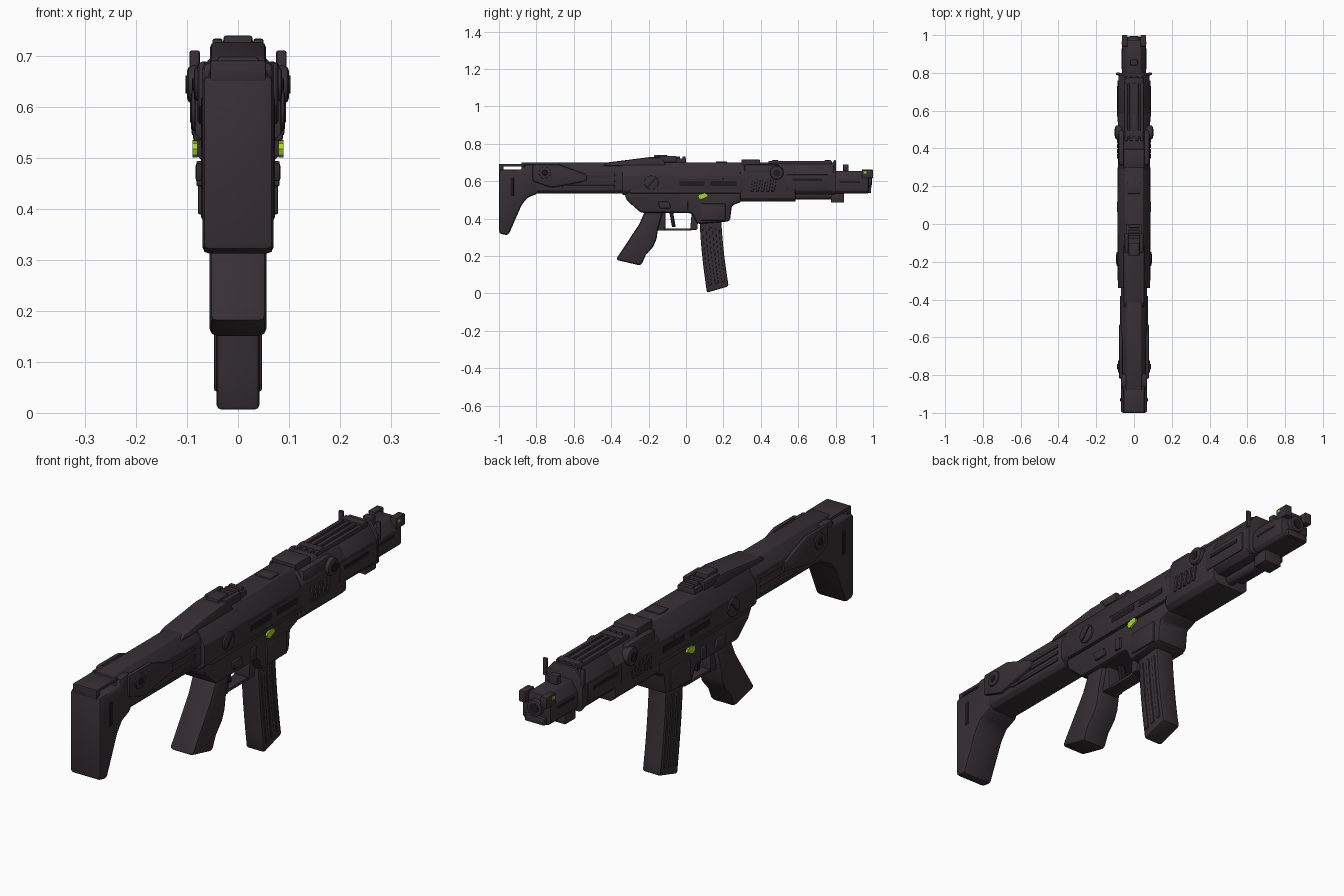
import bpy
import bmesh
import math

default_cube = bpy.data.objects.get("Cube")
if default_cube:
    bpy.data.objects.remove(default_cube, do_unlink=True)


def make_material(name, red, green, blue):
    material = bpy.data.materials.new(name)
    material.use_nodes = True
    material.diffuse_color = (red, green, blue, 1)
    shader = next(n for n in material.node_tree.nodes if n.type == "BSDF_PRINCIPLED")
    shader.inputs["Base Color"].default_value = material.diffuse_color
    shader.inputs["Roughness"].default_value = 0.7
    return material


plum = make_material("dark plum", .038, .029, .035)
black = make_material("near black", .014, .01, .013)
lime = make_material("lime", .4, .66, .03)

# Shared levels: top line, belly line, half width of the body
top = .7
belly = .535
flank = .085
soft = .015
crisp = .004


def build(name, rings, bevel, material):
    """Join two matching end outlines into a closed solid with rounded edges."""
    bm = bmesh.new()
    first, last = [[bm.verts.new(point) for point in ring] for ring in rings]
    bm.faces.new(first)
    bm.faces.new(last)
    for i in range(len(first)):
        bm.faces.new((first[i - 1], first[i], last[i], last[i - 1]))
    bmesh.ops.recalc_face_normals(bm, faces=bm.faces)
    if bevel:
        sharp = [edge for edge in bm.edges if edge.calc_face_angle(0) > .4]
        bmesh.ops.bevel(bm, geom=sharp, offset=bevel, segments=2, profile=.5,
                        affect="EDGES", clamp_overlap=True)
    mesh = bpy.data.meshes.new(name)
    bm.to_mesh(mesh)
    bm.free()
    mesh.materials.append(material)
    part = bpy.data.objects.new(name, mesh)
    bpy.context.collection.objects.link(part)
    bpy.ops.object.select_all(action="DESELECT")
    part.select_set(True)
    bpy.context.view_layer.objects.active = part
    bpy.ops.object.shade_smooth_by_angle(angle=math.radians(35))


def plate(name, profile, half, bevel=crisp, material=plum):
    """Side profile in (y, z), given thickness about the centre plane."""
    rings = [[(x, y, z) for y, z in profile] for x in (-half, half)]
    build(name, rings, bevel, material)


def pair(name, profile, reach, bevel=crisp, material=plum, depth=.02):
    """The same side profile standing on both flanks, out to the given reach."""
    for side, sign in (("left", 1), ("right", -1)):
        rings = [[(sign * x, y, z) for y, z in profile] for x in (reach - depth, reach)]
        build(f"{side}_{name}", rings, bevel, material)


def bar(name, section, back, front, bevel=crisp, material=plum):
    """Cross-section in (x, z), run along the length."""
    rings = [[(x, y, z) for x, z in section] for y in (back, front)]
    build(name, rings, bevel, material)


def rect(back, front, low, high):
    return [(back, low), (front, low), (front, high), (back, high)]


def slanted(back, front, low, high, lean):
    """Rectangle whose upper edge is shifted along the length."""
    return [(back, low), (front, low), (front + lean, high), (back + lean, high)]


def circle(across, height, radius, count=20):
    turns = [math.tau * i / count for i in range(count)]
    return [(across + radius * math.cos(t), height + radius * math.sin(t)) for t in turns]


def shell(half, low, high, slope):
    """Body section: small lower chamfers, long sloping upper shoulders."""
    right = [(half - slope / 3, low), (half, low + slope / 3),
             (half, high - slope), (half * .55, high)]
    return right + [(-x, z) for x, z in reversed(right)]


# Stock: arm, butt, strap over the open slot
bar("stock_arm", shell(.068, belly, top, .05), -.88, -.33)
plate("butt", [(-1, .32), (-.95, .31), (-.88, .47), (-.85, .51), (-.79, belly),
               (-.79, .69), (-.865, .69), (-.87, .663), (-1, .663)], .07, soft)
plate("butt_strap", rect(-1, -.86, .678, .692), .055)
plate("butt_strap_post", rect(-1, -.975, .65, .69), .055)
pair("butt_slot", rect(-.94, -.92, .52, .62), .073, crisp, black)

# Stock hinge and arm ribs
pair("hinge_cheek", [(-.82, .6), (-.72, .565), (-.53, .6), (-.53, .635),
                     (-.68, .69), (-.82, .69)], .08, soft)
for name, radius, reach, material in (("knob", .032, .086, plum), ("pin", .014, .09, black)):
    pair(f"hinge_{name}", circle(-.755, .645, radius), reach, crisp, material)
for rib in range(3):
    height = belly + .03 * (rib + 1)
    pair("stock_rib", rect(-.66, -.38, height, height + .014), .074)

# Receiver and raised comb
bar("upper_receiver", shell(flank, .525, top, .07), -.34, .32)
plate("comb", [(-.45, .68), (-.42, top), (-.2, .728), (-.13, .728), (-.1, .68)], .055, soft)
plate("lower_receiver", [(-.33, .55), (-.32, .5), (-.24, .43), (.03, .43), (.06, .37),
                         (.235, .385), (.245, .47), (.3, .49), (.3, .55)], .073, soft)
pair("magwell_panel", slanted(.08, .21, .39, .48, 0), .079)
pair("receiver_rail", rect(-.3, .3, belly, .55), .088)
pair("port_frame", rect(-.05, .2, .605, .62), .087)
for name, back, front in (("ejection_port", -.035, .1), ("charging_slot", .13, .27)):
    pair(name, rect(back, front, .575, .6), flank + .001, 0, black)

# Controls on the flanks
pair("takedown_disc", circle(-.185, .592, .038), .092)
pair("takedown_slot", slanted(-.21, -.2, .57, .614, .04), .094, 0, black)
pair("selector", slanted(-.14, -.08, .455, .49, -.01), .083)
pair("bolt_catch", rect(-.02, .01, .445, .495), .082)
pair("lime_plate", circle(.1, .518, .018, 8)[:3] + circle(.08, .518, .016, 8)[3:],
     .089, 0, lime, .009)

# Grip, trigger and guard
plate("grip", [(-.215, .45), (-.25, .37), (-.376, .18), (-.24, .148), (-.215, .205),
               (-.175, .25), (-.158, .29), (-.15, .34), (-.12, .45)], .056, soft)
plate("guard_bottom", rect(-.155, .03, .335, .348), .03)
plate("guard_back", rect(-.15, -.11, .335, .44), .035)
plate("guard_front", slanted(.022, .06, .34, .45, .01), .035)
plate("trigger", slanted(-.075, -.055, .355, .44, -.015), .012, crisp, black)


# Curved magazine with raised ribs
def magazine_band(start, end, low, high):
    """Slice of the bent body between two depth fractions and two drop fractions."""
    def edge(depth):
        drops = [low + (high - low) * i / 6 for i in range(7)]
        return [(.072 + .04 * t ** 1.6 + .116 * depth,
                 .42 * (1 - t) + .004 + .034 * depth * t) for t in drops]
    return edge(start) + edge(end)[::-1]


plate("magazine", magazine_band(0, 1, 0, 1), .042, .009)
for start in (.12, .42, .72):
    pair("magazine_rib", magazine_band(start, start + .16, .18, .92), .047)

# Handguard
bar("handguard_rear", shell(flank, .49, top, .06), .29, .585)
bar("handguard_front", shell(.083, .53, top, .06), .58, .79)
bar("handguard_collar", shell(.087, .53, .705, .045), .785, .8)
pair("front_ear", rect(.79, .802, .64, .712), .095)
pair("vent_cover", slanted(.31, .5, .615, .69, 0), .083, soft, depth=.035)
for fin in range(5):
    back = .345 + fin * .028
    pair("vent_fin", slanted(back, back + .016, .545, .61, .01), .091)
pair("boss", circle(.485, .645, .037), .1, .01, depth=.04)
pair("boss_cap", circle(.485, .645, .018), .103, 0, black)
pair("guard_panel", rect(.54, .76, .555, .635), .088)
pair("guard_slot", rect(.57, .73, .6, .615), .09, 0, black)

# Top rail with long ridges
plate("top_block", slanted(.3, .4, .68, .715, -.005), .055)
for ridge in range(4):
    left = (ridge - 2) * .028 + .005
    bar("rail_ridge", rect(left, left + .018, .68, .708), .44, .78)
for back in (.46, .74):
    plate("rail_clamp", rect(back, back + .035, .68, .712), .05)
plate("top_cover", rect(.16, .22, .69, .706), .035)

# Rear sight
plate("sight_base", rect(-.18, 0, .69, .722), .04)
plate("sight_leaf", rect(-.17, -.1, top, .741), .028)
for step in range(3):
    back = -.08 + step * .03
    plate("sight_step", rect(back, back + .018, top, .733), .03)
pair("sight_wing", rect(-.15, -.05, top, .735), .05)

# Barrel shroud and muzzle
bar("barrel_shroud", shell(.064, belly, .655, .04), .78, .975)
pair("muzzle_prong", rect(.94, 1, .615, .662), .064, depth=.03)
plate("muzzle_lip", rect(.94, .99, .537, .565), .045)
bar("muzzle", circle(0, .6, .034), .94, .992)
bar("muzzle_bore", circle(0, .6, .02), .98, .994, 0, black)
plate("front_sight", rect(.84, .87, .645, .69), .02)
pair("shroud_groove", rect(.82, .93, .59, .6), .065, 0, black)
pair("lime_dot", rect(.95, .965, .642, .653), .066, 0, lime, .009)

# Underside lug and tube
plate("under_lug", slanted(.775, .845, .486, .545, 0), .04)
bar("under_tube", circle(0, .525, .022), .56, .8)
